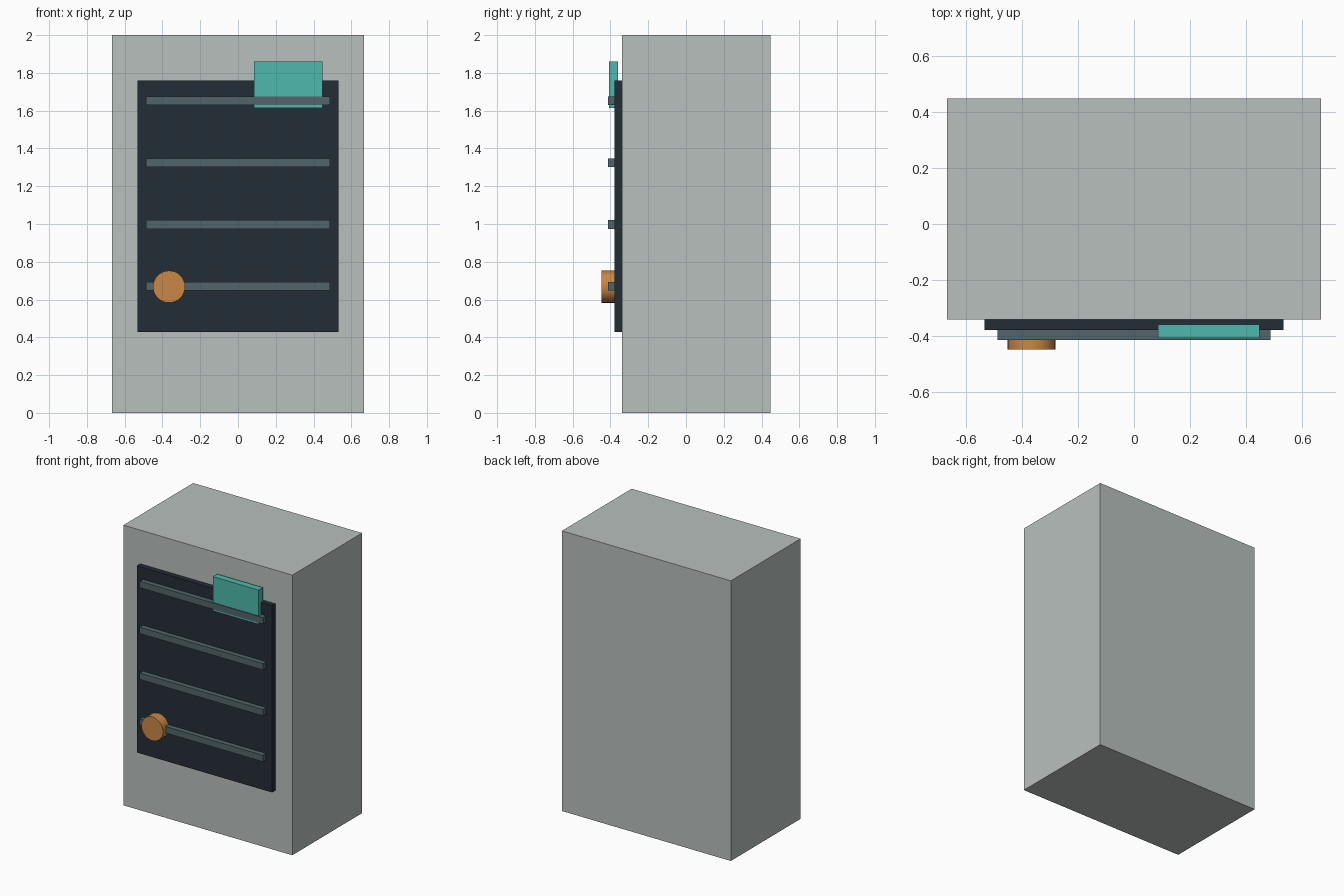
import bpy
import math

cube = bpy.data.objects.get("Cube")
if cube:
    bpy.data.objects.remove(cube, do_unlink=True)


def material(name, color):
    mat = bpy.data.materials.new(name)
    mat.use_nodes = True
    mat.diffuse_color = (*color, 1)
    bsdf = next(n for n in mat.node_tree.nodes if n.type == 'BSDF_PRINCIPLED')
    bsdf.inputs["Base Color"].default_value = (*color, 1)
    return mat


def box(name, x, y, z, mat):
    """Box given by its (low, high) extent on each axis."""
    spans = (x, y, z)
    bpy.ops.mesh.primitive_cube_add(size=1, location=[(a + b) / 2 for a, b in spans])
    obj = bpy.context.object
    obj.name = name
    obj.scale = [b - a for a, b in spans]
    bpy.ops.object.transform_apply(location=False, rotation=False, scale=True)
    obj.data.materials.append(mat)
    return obj


pale_grey = material("pale grey", (0.48, 0.53, 0.51))
dark_navy = material("dark navy", (0.017, 0.026, 0.037))
slate = material("slate", (0.084, 0.13, 0.147))
teal = material("teal", (0.078, 0.48, 0.413))
copper = material("copper", (0.578, 0.242, 0.061))

BODY_FRONT = -0.34
PANEL_FRONT = -0.378

# Cabinet body and the raised front panel
box("cabinet_body", (-0.667, 0.667), (BODY_FRONT, 0.447), (0, 2), pale_grey)
box("front_panel", (-0.533, 0.533), (PANEL_FRONT, BODY_FRONT), (0.427, 1.76), dark_navy)

# Four evenly spaced rails across the panel
for i in range(4):
    z = 0.67 + i * 0.3275
    box(f"rail_{i + 1}", (-0.487, 0.487), (-0.413, PANEL_FRONT),
        (z - 0.023, z + 0.023), slate)

# Plate overlapping the top edge of the panel
box("display_plate", (0.086, 0.448), (-0.407, -0.359), (1.615, 1.86), teal)

# Round knob on the lowest rail
KNOB_FRONT = -0.447
bpy.ops.mesh.primitive_cylinder_add(
    vertices=32, radius=0.085, depth=PANEL_FRONT - KNOB_FRONT,
    location=(-0.365, (PANEL_FRONT + KNOB_FRONT) / 2, 0.668),
    rotation=(math.pi / 2, 0, 0))
knob = bpy.context.object
knob.name = "knob"
knob.data.materials.append(copper)
bpy.ops.object.shade_smooth_by_angle(angle=math.radians(30))
